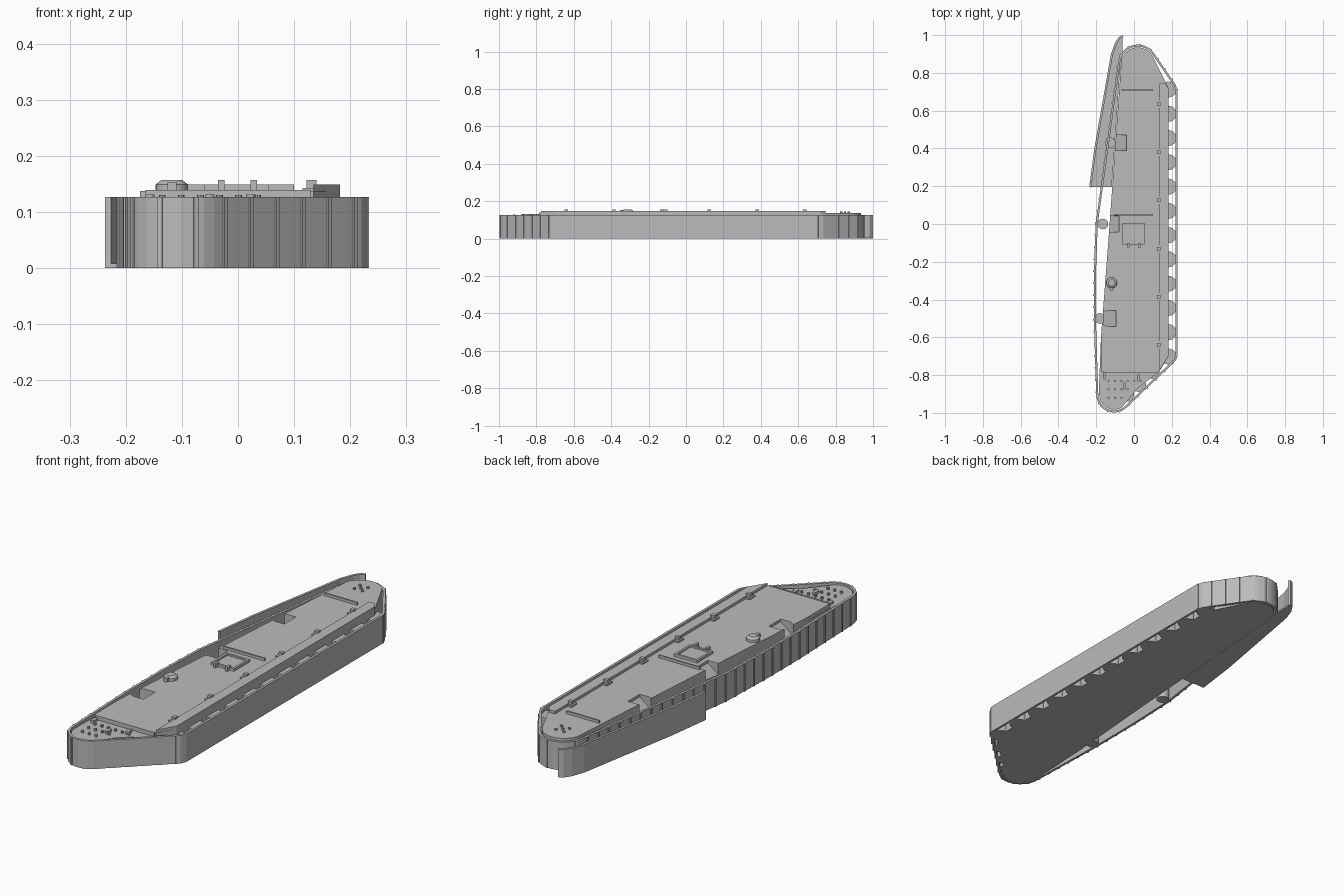
import bpy, bmesh
from math import sin, cos, radians, atan2
from mathutils import Vector, Matrix

cube = bpy.data.objects.get("Cube")
if cube:
    bpy.data.objects.remove(cube)

steel = bpy.data.materials.new("plain_grey")
steel.use_nodes = True
GREY = (0.5, 0.5, 0.5, 1)
steel.diffuse_color = GREY
steel.node_tree.nodes["Principled BSDF"].inputs["Base Color"].default_value = GREY


def finish(name, bm):
    bmesh.ops.recalc_face_normals(bm, faces=bm.faces)
    mesh = bpy.data.meshes.new(name)
    bm.to_mesh(mesh)
    bm.free()
    mesh.materials.append(steel)
    obj = bpy.data.objects.new(name, mesh)
    bpy.context.collection.objects.link(obj)
    return obj


def prism(name, pts, z0, z1, floor=None):
    """Extruded outline; floor(x) gives a sloping underside."""
    bm = bmesh.new()
    low = [bm.verts.new((x, y, floor(x) if floor else z0)) for x, y in pts]
    top = [bm.verts.new((x, y, z1)) for x, y in pts]
    bm.faces.new(low)
    bm.faces.new(top)
    for i in range(len(pts)):
        j = (i + 1) % len(pts)
        bm.faces.new((low[i], low[j], top[j], top[i]))
    return finish(name, bm)


def box(name, x0, x1, y0, y1, z0, z1):
    return prism(name, [(x0, y0), (x1, y0), (x1, y1), (x0, y1)], z0, z1)


def arc(cx, cy, r, a0, a1, n):
    return [(cx + r * cos(radians(a0 + (a1 - a0) * i / n)),
             cy + r * sin(radians(a0 + (a1 - a0) * i / n))) for i in range(n + 1)]


def disc(name, x, y, r, z0, z1, r_top=None, sides=24):
    bm = bmesh.new()
    bmesh.ops.create_cone(bm, cap_ends=True, segments=sides, radius1=r,
                          radius2=r if r_top is None else r_top, depth=z1 - z0,
                          matrix=Matrix.Translation((x, y, (z0 + z1) / 2)))
    return finish(name, bm)


def offset(pts, d, closed=True):
    """Move a counter-clockwise outline inwards by d."""
    out, n = [], len(pts)
    for i, p in enumerate(pts):
        a = Vector(pts[i - 1] if closed or i else p)
        b = Vector(pts[(i + 1) % n] if closed or i < n - 1 else p)
        p = Vector(p)
        t1, t2 = (p - a).normalized(), (b - p).normalized()
        t = (t1 + t2).normalized()
        ref = t1 if t1.length else t2
        out.append(tuple(p + Vector((-t.y, t.x)) * d / max(t.dot(ref), 0.5)))
    return out


# Track belt: thin closed band
TRACK_TOP = 0.127
belt = ([(0.22, -0.725), (0.231, -0.70), (0.231, 0.70), (0.222, 0.735)]
        + arc(0.02, 0.845, 0.105, 30, 168, 12)
        + [(-0.203, 0.0), (-0.212, -0.25), (-0.213, -0.5)]
        + arc(-0.105, -0.903, 0.095, 180, 311, 10))
inner = offset(belt, 0.011)
bm = bmesh.new()
rings = [[bm.verts.new((x, y, z)) for x, y in loop]
         for loop, z in ((belt, 0), (belt, TRACK_TOP), (inner, TRACK_TOP), (inner, 0))]
for k in range(4):
    a, b = rings[k], rings[(k + 1) % 4]
    for i in range(len(belt)):
        j = (i + 1) % len(belt)
        bm.faces.new((a[i], a[j], b[j], b[i]))
finish("track_belt", bm)

# Link lips at even steps around the belt, except along the flat side
bm = bmesh.new()
pitch, carry = 0.064, 0.03
for i in range(len(belt)):
    a, b = Vector(belt[i]), Vector(belt[(i + 1) % len(belt)])
    d = b - a
    while carry < d.length:
        p = a + d * (carry / d.length)
        if not (p.x > 0.225 and abs(p.y) < 0.71):
            m = (Matrix.Translation((p.x, p.y, TRACK_TOP / 2))
                 @ Matrix.Rotation(atan2(d.y, d.x), 4, 'Z')
                 @ Matrix.Diagonal((0.008, 0.008, TRACK_TOP, 1)))
            bmesh.ops.create_cube(bm, size=1, matrix=m)
        carry += pitch
    carry -= d.length
finish("track_link_lips", bm)

# Frame body and raised deck plate
rear_arc = arc(0.02, 0.845, 0.09, 25, 165, 12)
body_pts = ([(0.135, -0.78), (0.182, -0.70), (0.182, 0.72)] + rear_arc
            + [(-0.135, -0.08), (-0.175, -0.6), (-0.185, -0.86)]
            + arc(-0.105, -0.903, 0.08, 190, 300, 8) + [(0.02, -0.87)])
body = prism("frame_body", body_pts, 0, 0.12)
deck = prism("deck_plate", [(0.135, -0.78), (0.182, -0.70), (0.182, 0.72)] + rear_arc
             + [(-0.135, -0.08), (-0.175, -0.6), (-0.175, -0.78)], 0.12, 0.137)
prism("side_strip", [(0.135, -0.775), (0.182, -0.70), (0.182, 0.72), (0.165, 0.745),
                     (0.135, 0.745)], 0.137, 0.149)

# Sloping mud chutes cut into the left edge, each with a return roller
for i, (x, y) in enumerate([(-0.04, 0.43), (-0.08, 0.0), (-0.095, -0.5)]):
    shape = [(x, y + 0.042), (x - 0.05, y + 0.042), (x - 0.078, y + 0.026), (x - 0.16, y + 0.026),
             (x - 0.16, y - 0.026), (x - 0.078, y - 0.026), (x - 0.05, y - 0.042), (x, y - 0.042)]
    cutter = prism("chute_cutter_%d" % i, shape, 0, 0.2,
                   floor=lambda v, x=x: 0.125 + (v - x) * 0.75)
    cutter.hide_render = True
    cutter.hide_viewport = True
    cutter.display_type = 'WIRE'
    for target in (body, deck):
        mod = target.modifiers.new("chute", 'BOOLEAN')
        mod.operation = 'DIFFERENCE'
        mod.object = cutter
    disc("return_roller_%d" % i, x - 0.085, y, 0.028, 0, 0.075)

# Road rollers along the flat side and around the front slope
for i in range(12):
    disc("road_roller_%d" % i, 0.182, 0.712 - i * 0.1285, 0.042, 0, 0.11)
for i, (x, y) in enumerate([(0.10, -0.785), (0.03, -0.855), (-0.035, -0.905)]):
    disc("slope_roller_%d" % i, x, y, 0.035, 0, 0.11)

# Deck ridges, hatch frame and hinges
box("rear_ridge", -0.065, 0.1, 0.708, 0.716, 0.137, 0.149)
box("middle_ridge", -0.105, 0.1, 0.046, 0.054, 0.137, 0.149)
box("front_ridge", -0.165, 0.13, -0.785, -0.778, 0.12, 0.139)
box("hatch_panel", -0.06, 0.055, -0.108, 0.006, 0.137, 0.142)
for x in (-0.06, 0.045):
    box("hatch_side_bar", x, x + 0.01, -0.108, 0.006, 0.137, 0.149)
for y in (-0.108, -0.004):
    box("hatch_end_bar", -0.06, 0.055, y, y + 0.01, 0.137, 0.149)
for x in (-0.03, 0.028):
    box("hatch_hinge", x - 0.006, x + 0.006, -0.125, -0.1, 0.137, 0.157)

# Domed cap with a spout
disc("cap_base", -0.118, -0.312, 0.029, 0.137, 0.149)
disc("cap_top", -0.118, -0.312, 0.029, 0.149, 0.157, 0.018)
box("cap_spout", -0.126, -0.11, -0.352, -0.33, 0.137, 0.153)

# Studs beside the strip
for i in range(6):
    y = 0.635 - i * 0.255
    box("strip_stud", 0.122, 0.14, y - 0.009, y + 0.009, 0.137, 0.157)
    box("stud_foot", 0.115, 0.135, y - 0.02, y + 0.02, 0.137, 0.143)

# Rivets on the rear hub and the front nose plate
for dx, dy in ((0, 0), (0.02, 0.02), (-0.02, 0.02), (0.02, -0.02), (-0.02, -0.02)):
    disc("hub_rivet", 0.022 + dx, 0.85 + dy, 0.006, 0.137, 0.144, sides=8)
for row, count in enumerate((6, 4, 3)):
    for i in range(count):
        disc("nose_rivet", -0.135 + i * 0.034, -0.83 - row * 0.045, 0.006, 0.12, 0.13, sides=8)
for x, y in ((-0.157, -0.805), (-0.05, -0.857), (0.023, -0.815)):
    slot = arc(x, y + 0.011, 0.008, 0, 180, 6) + arc(x, y - 0.011, 0.008, 180, 360, 6)
    prism("nose_slot_boss", slot, 0.12, 0.131)

# Mud guard: outer wall with a floor joining the frame
guard = [(-0.06, 1.0), (-0.08, 0.99), (-0.1, 0.96), (-0.122, 0.9), (-0.21, 0.4), (-0.237, 0.195)]
prism("guard_wall", guard + offset(guard, 0.011, closed=False)[::-1], 0, TRACK_TOP)
prism("guard_floor", guard + [(-0.118, 0.195), (-0.075, 0.8), (-0.06, 0.92)], 0, 0.008)

# Smooth only shallow curves
bpy.ops.object.select_all(action='DESELECT')
for obj in bpy.context.scene.objects:
    if obj.type == 'MESH' and ("roller" in obj.name or "cap_" in obj.name):
        obj.select_set(True)
        bpy.context.view_layer.objects.active = obj
bpy.ops.object.shade_smooth_by_angle(angle=radians(30))
